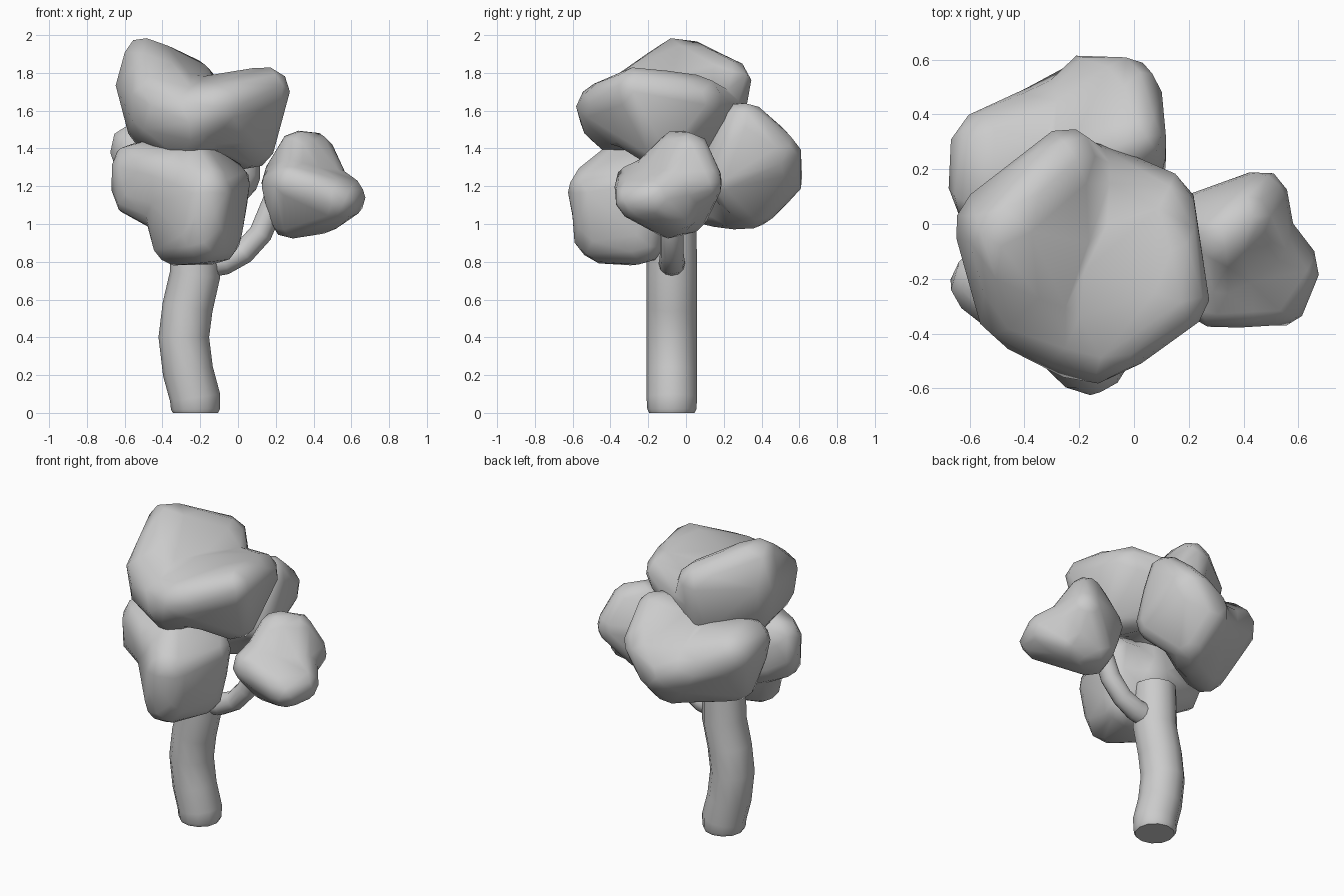
import bpy, bmesh
from mathutils import Vector
from mathutils.bvhtree import BVHTree


def tube(name, path, radius):
    """Round limb swept along (x, y, z, relative width) points, ends closed."""
    cu = bpy.data.curves.new(name, 'CURVE')
    cu.dimensions = '3D'
    cu.bevel_depth = radius
    cu.bevel_resolution = 4
    cu.use_fill_caps = True
    sp = cu.splines.new('POLY')
    sp.points.add(len(path) - 1)
    for p, (x, y, z, w) in zip(sp.points, path):
        p.co = (x, y, z, 1)
        p.radius = w
    ob = bpy.data.objects.new(name, cu)
    bpy.context.collection.objects.link(ob)
    bpy.ops.object.select_all(action='DESELECT')
    ob.select_set(True)
    bpy.context.view_layer.objects.active = ob
    bpy.ops.object.convert(target='MESH')
    bpy.ops.object.shade_smooth_by_angle(angle=1.0)


def lobe_tree(balls):
    """Convex skin stretched over a few balls, ready for ray casting."""
    bm = bmesh.new()
    for x, y, z, r in balls:
        new = bmesh.ops.create_icosphere(bm, subdivisions=2, radius=r)["verts"]
        bmesh.ops.translate(bm, verts=new, vec=(x, y, z))
    bmesh.ops.delete(bm, geom=bm.faces[:], context='FACES_ONLY')
    bmesh.ops.convex_hull(bm, input=bm.verts[:])
    tree = BVHTree.FromBMesh(bm)
    bm.free()
    return tree


def foliage(name, centre, *lobes):
    """Low-poly skin shrunk onto the union of convex lobes."""
    origin = Vector(centre)
    trees = [lobe_tree(l) for l in lobes]
    bm = bmesh.new()
    bmesh.ops.create_icosphere(bm, subdivisions=4, radius=1)
    for v in bm.verts:
        d = v.co.normalized()
        hits = [t.ray_cast(origin + d * 3, -d, 3) for t in trees]
        reach = max([3 - h[3] for h in hits if h[0]] or [0.1])
        v.co = origin + d * reach * 1.01
    bmesh.ops.smooth_vert(bm, verts=bm.verts[:], factor=0.5,
                          use_axis_x=True, use_axis_y=True, use_axis_z=True)
    for f in bm.faces:
        f.smooth = True
    me = bpy.data.meshes.new(name)
    bm.to_mesh(me)
    bm.free()
    ob = bpy.data.objects.new(name, me)
    bpy.context.collection.objects.link(ob)
    ob.modifiers.new("chunky", 'DECIMATE').ratio = 0.16


# Trunk and side branch
Y = -0.075
tube("trunk", [(x, Y, z, w) for x, z, w in (
    (-0.225, 0, 0.92), (-0.225, 0.02, 1), (-0.227, 0.08, 1.03), (-0.265, 0.22, 1.03),
    (-0.287, 0.4, 1.03), (-0.267, 0.56, 1.03), (-0.228, 0.73, 1.03), (-0.225, 1.0, 1))], 0.13)
tube("branch", [(x, Y, z, w) for x, z, w in (
    (-0.22, 0.78, 1.2), (-0.07, 0.80, 1.1), (0.03, 0.85, 1),
    (0.12, 0.95, 1), (0.2, 1.14, 1))], 0.062)

# Foliage clumps: every lobe is a hull over balls (x, y, z, radius)
foliage("top_foliage", (-0.2, -0.1, 1.58),
        [(-0.50, -0.04, 1.91, 0.10), (-0.54, 0.0, 1.75, 0.12), (-0.24, 0.23, 1.75, 0.13),
         (-0.46, -0.33, 1.68, 0.11), (-0.20, -0.45, 1.56, 0.13), (-0.46, -0.05, 1.52, 0.13),
         (-0.25, 0.10, 1.42, 0.14), (-0.25, -0.30, 1.43, 0.13), (-0.44, -0.31, 1.55, 0.12)],
        [(0.16, -0.28, 1.72, 0.12), (0.11, 0.08, 1.67, 0.12), (-0.13, -0.46, 1.62, 0.13),
         (0.06, -0.12, 1.42, 0.14), (-0.22, 0.18, 1.55, 0.15), (-0.24, -0.15, 1.65, 0.12)])
foliage("front_foliage", (-0.25, -0.26, 1.14),
        [(-0.55, -0.21, 1.31, 0.13), (-0.55, -0.22, 1.15, 0.12), (-0.30, -0.20, 1.33, 0.13),
         (-0.25, -0.20, 1.10, 0.20), (-0.33, -0.37, 1.27, 0.13)],
        [(-0.16, -0.49, 1.18, 0.14), (-0.19, -0.46, 0.93, 0.14), (-0.05, -0.20, 1.22, 0.12),
         (-0.34, -0.30, 0.90, 0.12), (-0.10, -0.22, 0.91, 0.12), (-0.23, -0.35, 1.32, 0.12),
         (-0.37, -0.30, 1.10, 0.13)])
foliage("back_foliage", (-0.22, 0.26, 1.28),
        [(-0.02, 0.49, 1.38, 0.12), (-0.16, 0.49, 1.25, 0.14), (0.0, 0.31, 1.54, 0.12),
         (-0.15, 0.35, 1.10, 0.13), (0.0, 0.20, 1.25, 0.12), (-0.15, 0.25, 1.45, 0.15),
         (-0.28, 0.30, 1.25, 0.15)],
        [(-0.55, 0.11, 1.41, 0.13), (-0.53, 0.28, 1.38, 0.15), (-0.45, 0.12, 1.11, 0.13),
         (-0.20, 0.27, 1.10, 0.13), (-0.25, 0.20, 1.35, 0.15), (-0.20, 0.42, 1.22, 0.15)])
foliage("right_foliage", (0.37, -0.08, 1.18),
        [(0.32, -0.05, 1.39, 0.11), (0.40, 0.02, 1.38, 0.11), (0.24, 0.0, 1.22, 0.12),
         (0.46, 0.09, 1.22, 0.11), (0.30, 0.0, 1.06, 0.12), (0.30, -0.20, 1.22, 0.12),
         (0.47, -0.08, 1.19, 0.12)],
        [(0.56, -0.16, 1.14, 0.12), (0.53, -0.27, 1.13, 0.11), (0.28, -0.27, 1.22, 0.11),
         (0.28, -0.08, 1.04, 0.12), (0.46, -0.05, 1.06, 0.11), (0.25, -0.12, 1.20, 0.13),
         (0.45, -0.02, 1.21, 0.12)])
